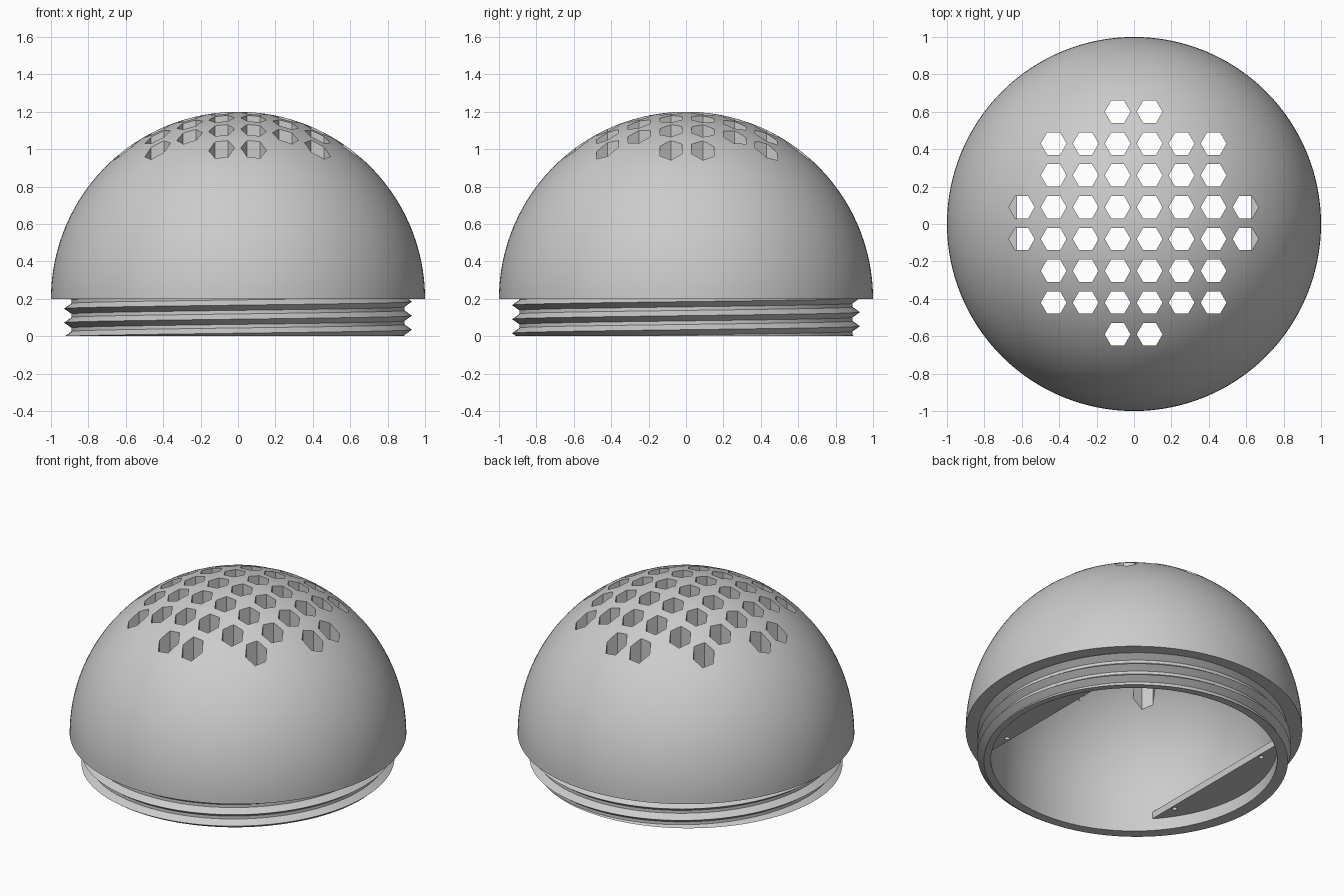
import bpy, bmesh
from math import cos, sin, pi, tau, acos

default = bpy.data.objects.get("Cube")
if default:
    bpy.data.objects.remove(default)

DOME_R, INNER_R, NECK_R, CREST_R = 1.0, 0.85, 0.89, 0.93
RIM_Z, PITCH, SEGS = 0.2, 0.075, 128

grey = bpy.data.materials.new("light grey")
grey.use_nodes = True
grey.diffuse_color = (0.6, 0.6, 0.6, 1)
grey.node_tree.nodes["Principled BSDF"].inputs["Base Color"].default_value = (0.6, 0.6, 0.6, 1)


def add_object(name, bm):
    bmesh.ops.recalc_face_normals(bm, faces=bm.faces[:])
    mesh = bpy.data.meshes.new(name)
    bm.to_mesh(mesh)
    bm.free()
    mesh.materials.append(grey)
    ob = bpy.data.objects.new(name, mesh)
    bpy.context.collection.objects.link(ob)
    return ob


def add_prism(bm, outline, z0, z1):
    face = bm.faces.new([bm.verts.new((x, y, z0)) for x, y in outline])
    top = bmesh.ops.extrude_face_region(bm, geom=[face])["geom"]
    verts = [v for v in top if isinstance(v, bmesh.types.BMVert)]
    bmesh.ops.translate(bm, verts=verts, vec=(0, 0, z1 - z0))


def ngon(cx, cy, r, sides):
    return [(cx + r * cos(tau * k / sides), cy + r * sin(tau * k / sides)) for k in range(sides)]


def activate(ob):
    bpy.ops.object.select_all(action="DESELECT")
    ob.select_set(True)
    bpy.context.view_layer.objects.active = ob


def cut(ob, cutter):
    cutter.hide_render = True
    mod = ob.modifiers.new("holes", "BOOLEAN")
    mod.operation, mod.solver, mod.object = "DIFFERENCE", "EXACT", cutter
    activate(ob)
    bpy.ops.object.modifier_apply(modifier=mod.name)
    bpy.data.objects.remove(cutter)


def smooth(ob):
    activate(ob)
    bpy.ops.object.shade_smooth_by_angle(angle=pi / 6)


# Dome shell and neck, revolved as one closed section
def arc(r, steps=40):
    return [(r * cos(pi / 2 * k / steps), RIM_Z + r * sin(pi / 2 * k / steps)) for k in range(steps + 1)]


section = [(INNER_R, 0)] + arc(INNER_R) + arc(DOME_R)[::-1] + [(NECK_R, RIM_Z), (NECK_R, 0)]
bm = bmesh.new()
ring = [bm.verts.new((r, 0, z)) for r, z in section]
inner_pole = len(arc(INNER_R))
edges = [bm.edges.new((ring[k], ring[(k + 1) % len(ring)]))
         for k in range(len(ring)) if k != inner_pole]
bmesh.ops.spin(bm, geom=ring + edges, cent=(0, 0, 0), axis=(0, 0, 1),
               angle=tau, steps=SEGS, use_duplicate=False)
bmesh.ops.remove_doubles(bm, verts=bm.verts[:], dist=1e-5)
bmesh.ops.dissolve_degenerate(bm, edges=bm.edges[:], dist=1e-6)
dome = add_object("dome_shell", bm)

# Hexagonal vents on a square grid, cut straight down
bm = bmesh.new()
steps = [k - 3.5 for k in range(8)]
for i in steps:
    for j in steps:
        if max(abs(i), abs(j)) < 3 or abs(i) + abs(j) <= 4:
            add_prism(bm, ngon(0.171 * i - 0.002, 0.17 * j + 0.005, 0.069, 6), 0.5, 1.4)
cut(dome, add_object("vent_cutter", bm))
smooth(dome)

# Screw thread: a triangular section swept up a helix, trimmed flush to the neck
bm = bmesh.new()
rows = []
for k in range(-SEGS * 2, SEGS * 4 + 1):
    a = tau * k / SEGS
    z = 0.035 + PITCH * k / SEGS
    rows.append([bm.verts.new((r * cos(a), r * sin(a), z + dz))
                 for r, dz in ((NECK_R - 0.01, -0.035), (CREST_R, 0), (NECK_R - 0.01, 0.035))])
for low, high in zip(rows, rows[1:]):
    for s in range(3):
        t = (s + 1) % 3
        bm.faces.new((low[s], low[t], high[t], high[s]))
for z, direction in ((0, -1), (RIM_Z, 1)):
    geom = bm.verts[:] + bm.edges[:] + bm.faces[:]
    sliced = bmesh.ops.bisect_plane(bm, geom=geom, plane_co=(0, 0, z),
                                    plane_no=(0, 0, direction), clear_outer=True)
    rim = [e for e in sliced["geom_cut"] if isinstance(e, bmesh.types.BMEdge)]
    bmesh.ops.triangle_fill(bm, edges=rim, use_beauty=True)
smooth(add_object("screw_thread", bm))

# Two flat mounting ledges inside the neck, each with a pair of screw holes
for side, label in ((1, "left"), (-1, "right")):
    reach = INNER_R + 0.01
    half = acos(0.625 / reach)
    outline = [(side * reach * cos(half * k / 16), reach * sin(half * k / 16))
               for k in range(-16, 17)]
    bm = bmesh.new()
    add_prism(bm, outline, 0.08, 0.125)
    ledge = add_object(label + "_mounting_ledge", bm)
    bm = bmesh.new()
    for y in (-0.4, 0.4):
        add_prism(bm, ngon(side * 0.65, y, 0.015, 16), 0, 0.2)
    cut(ledge, add_object("screw_hole_cutter", bm))
